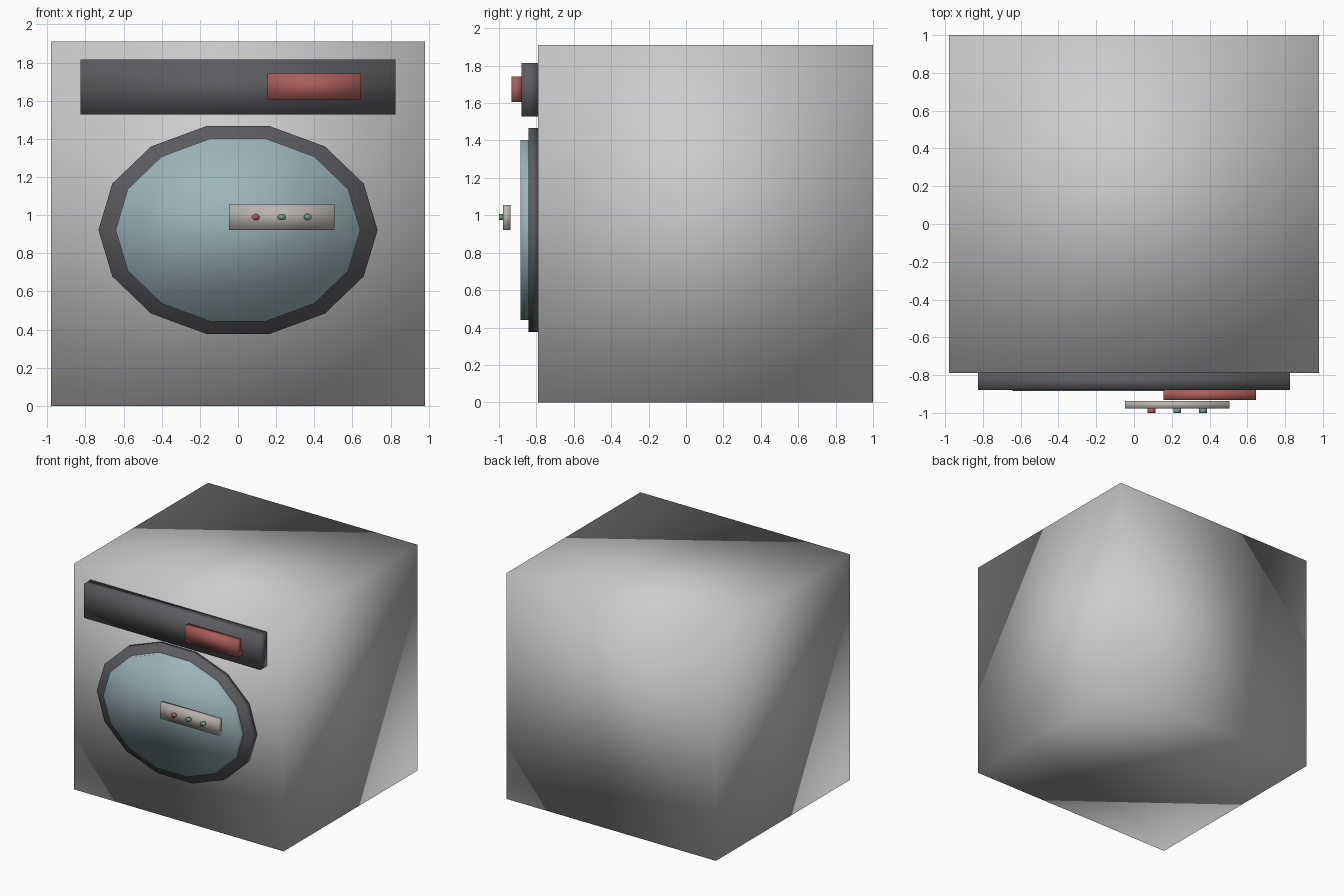
import bpy, bmesh
from math import pi
from mathutils import Matrix

if "Cube" in bpy.data.objects:
    bpy.data.objects.remove(bpy.data.objects["Cube"])


def material(name, rgb):
    m = bpy.data.materials.new(name)
    m.diffuse_color = (*rgb, 1)
    m.use_nodes = True
    m.node_tree.nodes["Principled BSDF"].inputs["Base Color"].default_value = m.diffuse_color
    return m


dark = material("dark_grey", (0.11, 0.11, 0.12))
red = material("red", (0.40, 0.11, 0.10))
glass = material("pale_blue", (0.33, 0.46, 0.49))
cream = material("warm_grey", (0.48, 0.45, 0.42))
green = material("green", (0.18, 0.32, 0.26))


def finish(bm, name, mat):
    # the whole model uses shared, smooth normals
    for f in bm.faces:
        f.smooth = True
    me = bpy.data.meshes.new(name)
    bm.to_mesh(me)
    bm.free()
    ob = bpy.data.objects.new(name, me)
    bpy.context.collection.objects.link(ob)
    if mat:
        me.materials.append(mat)


def box(name, x, y, z, mat=None):
    bm = bmesh.new()
    size = Matrix.Diagonal((x[1] - x[0], y[1] - y[0], z[1] - z[0], 1))
    mid = Matrix.Translation((sum(x) / 2, sum(y) / 2, sum(z) / 2))
    bmesh.ops.create_cube(bm, size=1, matrix=mid @ size)
    finish(bm, name, mat)


def disc(name, x, z, rx, rz, y, sides, mat):
    # elliptical cylinder facing the front, with a vertex on its x axis
    bm = bmesh.new()
    bmesh.ops.create_cone(bm, cap_ends=True, segments=sides,
                          radius1=1, radius2=1, depth=1)
    first = min(bm.verts, key=lambda v: abs(v.co.x))
    if abs(first.co.x) < 1e-4:
        bmesh.ops.rotate(bm, verts=bm.verts, matrix=Matrix.Rotation(pi / 2, 3, 'Z'))
    bmesh.ops.transform(bm, verts=bm.verts, matrix=(
        Matrix.Translation((x, sum(y) / 2, z))
        @ Matrix.Diagonal((rx, y[1] - y[0], rz, 1))
        @ Matrix.Rotation(pi / 2, 4, 'X')))
    finish(bm, name, mat)


# cabinet
box("cabinet", (-0.98, 0.98), (-0.79, 1.0), (0, 1.91))

# control panel and display
box("control_panel", (-0.825, 0.825), (-0.88, -0.79), (1.527, 1.815), dark)
box("display", (0.155, 0.645), (-0.932, -0.88), (1.605, 1.742), red)

# door rim and window
disc("door_rim", 0, 0.922, 0.732, 0.56, (-0.842, -0.79), 14, dark)
disc("door_window", 0, 0.922, 0.642, 0.493, (-0.885, -0.80), 14, glass)

# button strip in front of the door
box("button_strip", (-0.047, 0.505), (-0.978, -0.938), (0.922, 1.055), cream)
for i, mat in enumerate((red, green, green)):
    disc(f"button_{i + 1}", 0.092 + 0.137 * i, 0.99, 0.021, 0.0165,
         (-1.0, -0.978), 14, mat)
